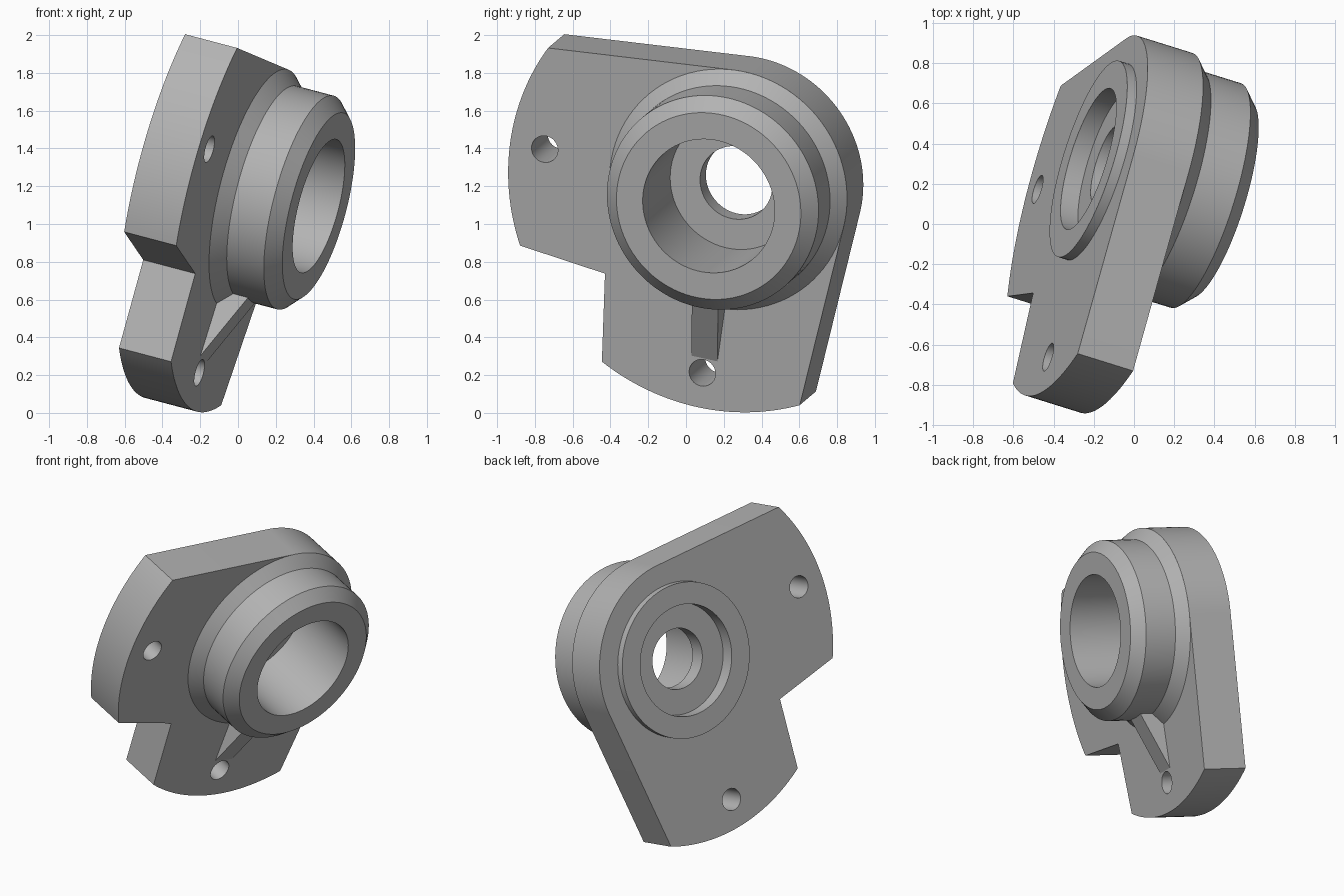
import bpy, bmesh
from math import sin, cos, radians, acos, degrees
from mathutils import Vector, Matrix

if "Cube" in bpy.data.objects:
    bpy.data.objects.remove(bpy.data.objects["Cube"], do_unlink=True)

# Tilted frame: origin where the hub axis meets the plate's front face
normal = Vector((0.9256, -0.2886, -0.2446)).normalized()
up = (Vector((0, 0, 1)) - normal * normal.z).normalized()
side = up.cross(normal)
frame = Matrix((side, up, normal)).transposed().to_4x4()
frame.translation = (0.095, 0.2236, 1.183)

THICK = 0.2975
LOBE_R, HUB_R = 1.217, 0.657
AXIS = 212.6                      # symmetry direction of the plate
LOBES = (AXIS - 45, AXIS + 45)    # direction of each bolt lobe
HALF = 27                         # half angle of a lobe

grey = bpy.data.materials.new("Machined grey")
grey.use_nodes = True
color = (0.45, 0.45, 0.45, 1)
grey.diffuse_color = color
grey.node_tree.nodes["Principled BSDF"].inputs["Base Color"].default_value = color


def polar(r, deg):
    return Vector((r * cos(radians(deg)), r * sin(radians(deg)), 0))


def arc(r, start, end, steps):
    return [polar(r, start + (end - start) * i / steps) for i in range(steps + 1)]


def finish(obj):
    obj.matrix_world = frame
    obj.data.materials.clear()
    obj.data.materials.append(grey)
    bpy.ops.object.select_all(action='DESELECT')
    obj.select_set(True)
    bpy.context.view_layer.objects.active = obj
    bpy.ops.object.shade_smooth_by_angle(angle=radians(25))


def from_bmesh(name, bm):
    bmesh.ops.recalc_face_normals(bm, faces=bm.faces)
    mesh = bpy.data.meshes.new(name)
    bm.to_mesh(mesh)
    bm.free()
    obj = bpy.data.objects.new(name, mesh)
    bpy.context.collection.objects.link(obj)
    finish(obj)


# Two-lobed plate: lobe arcs, a notch between them, tangents to the hub arc
tangent = degrees(acos(HUB_R / LOBE_R))
outline = arc(LOBE_R, LOBES[0] - HALF, LOBES[0] + HALF, 32)
outline.append(polar(0.853, AXIS))
outline += arc(LOBE_R, LOBES[1] - HALF, LOBES[1] + HALF, 32)
outline += arc(HUB_R, LOBES[1] + HALF + tangent, LOBES[0] - HALF - tangent + 360, 48)
loops = [outline, arc(0.44, 0, 360, 64)[:-1]]
for deg in LOBES:
    hole = arc(0.073, 0, 360, 32)[:-1]
    loops.append([p + polar(1.025, deg) for p in hole])

curve = bpy.data.curves.new("flange_plate", 'CURVE')
curve.dimensions = '2D'
curve.fill_mode = 'BOTH'
curve.extrude = THICK / 2
for loop in loops:
    spline = curve.splines.new('POLY')
    spline.points.add(len(loop) - 1)
    for point, co in zip(spline.points, loop):
        point.co = (co.x, co.y, 0, 1)
    spline.use_cyclic_u = True
plate = bpy.data.objects.new("flange_plate", curve)
bpy.context.collection.objects.link(plate)
bpy.ops.object.select_all(action='DESELECT')
plate.select_set(True)
bpy.context.view_layer.objects.active = plate
bpy.ops.object.convert(target='MESH')
plate = bpy.context.object
plate.data.transform(Matrix.Translation((0, 0, -THICK / 2)))
finish(plate)

# Hub: stepped bore, chamfered nose, flared foot and raised rear ring
profile = [(0.365, 0.359), (0.51, 0.359), (0.585, 0.284), (0.585, 0.072),
           (HUB_R, 0), (0.511, -0.02), (0.511, -0.3475), (0.367, -0.3475),
           (0.367, -0.254), (0.2, -0.254), (0.2, -0.146), (0.365, -0.146)]
bm = bmesh.new()
SEG = 96
rings = [[bm.verts.new((*polar(r, 360 * i / SEG).xy, h)) for i in range(SEG)]
         for r, h in profile]
for k, ring in enumerate(rings):
    nxt = rings[(k + 1) % len(rings)]
    for i in range(SEG):
        j = (i + 1) % SEG
        bm.faces.new((ring[i], ring[j], nxt[j], nxt[i]))
from_bmesh("hub", bm)

# Gusset rib sloping from the hub down to the lower bolt hole
bm = bmesh.new()
across = polar(0.073, LOBES[1] + 90)
section = [(0.945, 0), (0.54, 0.174), (0.54, -0.02), (0.945, -0.02)]
ends = [[bm.verts.new(polar(r, LOBES[1]) + across * s + Vector((0, 0, h)))
         for r, h in section] for s in (-1, 1)]
for end in ends:
    bm.faces.new(end)
for i in range(4):
    j = (i + 1) % 4
    bm.faces.new((ends[0][i], ends[0][j], ends[1][j], ends[1][i]))
from_bmesh("gusset_rib", bm)
